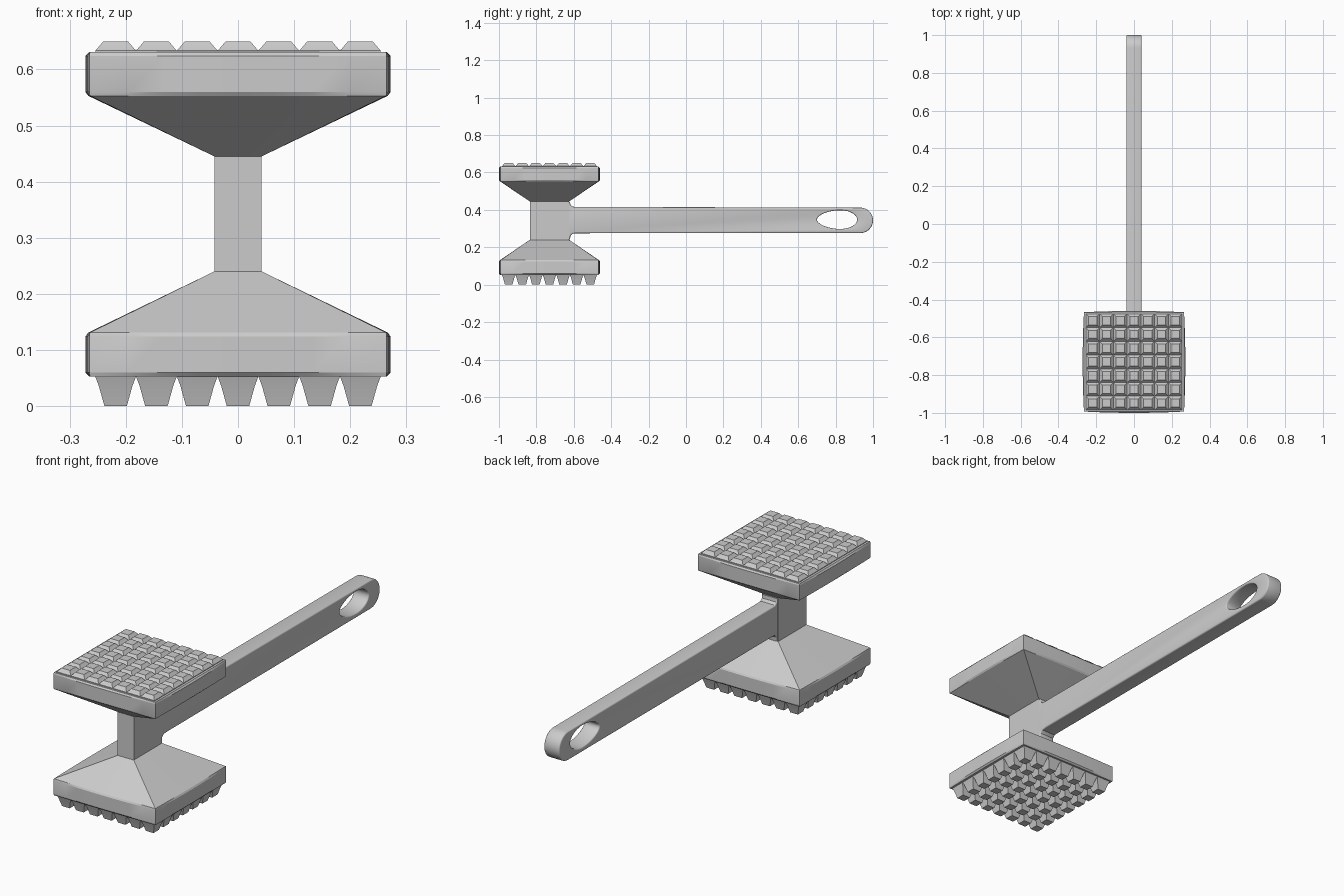
import bpy, bmesh, math

if "Cube" in bpy.data.objects:
    bpy.data.objects.remove(bpy.data.objects["Cube"])

CY = -0.73  # head centre along y


def finish(ob, angle=25):
    bpy.ops.object.select_all(action='DESELECT')
    ob.select_set(True)
    bpy.context.view_layer.objects.active = ob
    bpy.ops.object.shade_smooth_by_angle(angle=math.radians(angle))


def loft(bm, cx, cy, rings, n=1):
    """Stack of rectangular rings (half x, half y, bow, z), n segments a side."""
    loops = []
    for hx, hy, bow, z in rings:
        loop = []
        for side in range(4):
            for i in range(n):
                t = -1 + 2 * i / n
                b = bow * (1 - t * t)
                x, y = [(t * hx, -hy - b), (hx + b, t * hy),
                        (-t * hx, hy + b), (-hx - b, -t * hy)][side]
                loop.append(bm.verts.new((cx + x, cy + y, z)))
        loops.append(loop)
    for a, b in zip(loops, loops[1:]):
        for i in range(len(a)):
            j = (i + 1) % len(a)
            bm.faces.new((a[i], a[j], b[j], b[i]))
    bm.faces.new(loops[0][::-1])
    bm.faces.new(loops[-1])


def mesh_object(name, bm):
    bmesh.ops.recalc_face_normals(bm, faces=bm.faces)
    me = bpy.data.meshes.new(name)
    bm.to_mesh(me)
    bm.free()
    ob = bpy.data.objects.new(name, me)
    bpy.context.collection.objects.link(ob)
    return ob


# Double-ended head: plate, taper, neck, taper, plate
bm = bmesh.new()
loft(bm, 0, CY, [
    (0.264, 0.262, 0.001, 0.053), (0.265, 0.263, 0.007, 0.060),
    (0.265, 0.263, 0.007, 0.124), (0.264, 0.262, 0.003, 0.131),
    (0.042, 0.105, 0, 0.240), (0.042, 0.105, 0, 0.445),
    (0.264, 0.262, 0.003, 0.553), (0.265, 0.263, 0.007, 0.560),
    (0.265, 0.263, 0.007, 0.624), (0.264, 0.262, 0.001, 0.631)], n=8)
finish(mesh_object("mallet_head", bm), 18)


# Grids of 7 x 7 blunt pyramid teeth
def teeth(name, rings):
    bm = bmesh.new()
    pitch = 0.0727
    for i in range(-3, 4):
        for j in range(-3, 4):
            loft(bm, i * pitch, CY + j * pitch, [(h, h, 0, z) for h, z in rings])
    finish(mesh_object(name, bm), 12)


teeth("coarse_teeth", [(0.0363, 0.056), (0.036, 0.052), (0.030, 0.036), (0.020, 0)])
teeth("fine_teeth", [(0.0363, 0.628), (0.0363, 0.634), (0.033, 0.637), (0.022, 0.650)])

# Handle: side profile with rounded end and egg-shaped hanging hole
end = [(0.932 + 0.068 * math.cos(a), 0.344 + 0.068 * math.sin(a))
       for a in [math.radians(-90 + 180 * i / 20) for i in range(21)]]
outline = ([(-0.70, 0.242), (-0.620, 0.242), (-0.618, 0.262), (-0.606, 0.274), (-0.58, 0.275)]
           + end
           + [(-0.58, 0.416), (-0.606, 0.417), (-0.618, 0.427), (-0.620, 0.443), (-0.70, 0.443)])
hole = []
for i in range(40):
    a = 2 * math.pi * i / 40
    c, s = math.cos(a), math.sin(a)
    hole.append((0.825 + (0.090 if c > 0 else 0.125) * c,
                 0.348 + 0.050 * s * (1 if c > 0 else 1 - 0.12 * c * c)))

cu = bpy.data.curves.new("handle", 'CURVE')
cu.dimensions = '2D'
cu.fill_mode = 'BOTH'
cu.extrude = 0.034
cu.bevel_depth = 0.006
cu.bevel_resolution = 2
cu.offset = -0.006
for pts in (outline, hole):
    sp = cu.splines.new('POLY')
    sp.points.add(len(pts) - 1)
    for p, (u, v) in zip(sp.points, pts):
        p.co = (u, v, 0, 1)
    sp.use_cyclic_u = True
handle = bpy.data.objects.new("handle", cu)
handle.rotation_euler = (math.pi / 2, 0, math.pi / 2)
bpy.context.collection.objects.link(handle)
bpy.ops.object.select_all(action='DESELECT')
handle.select_set(True)
bpy.context.view_layer.objects.active = handle
bpy.ops.object.convert(target='MESH')
handle = bpy.context.view_layer.objects.active
bm = bmesh.new()
bm.from_mesh(handle.data)
bmesh.ops.remove_doubles(bm, verts=bm.verts, dist=0.0001)
bmesh.ops.recalc_face_normals(bm, faces=bm.faces)
bm.to_mesh(handle.data)
bm.free()
finish(handle, 35)
